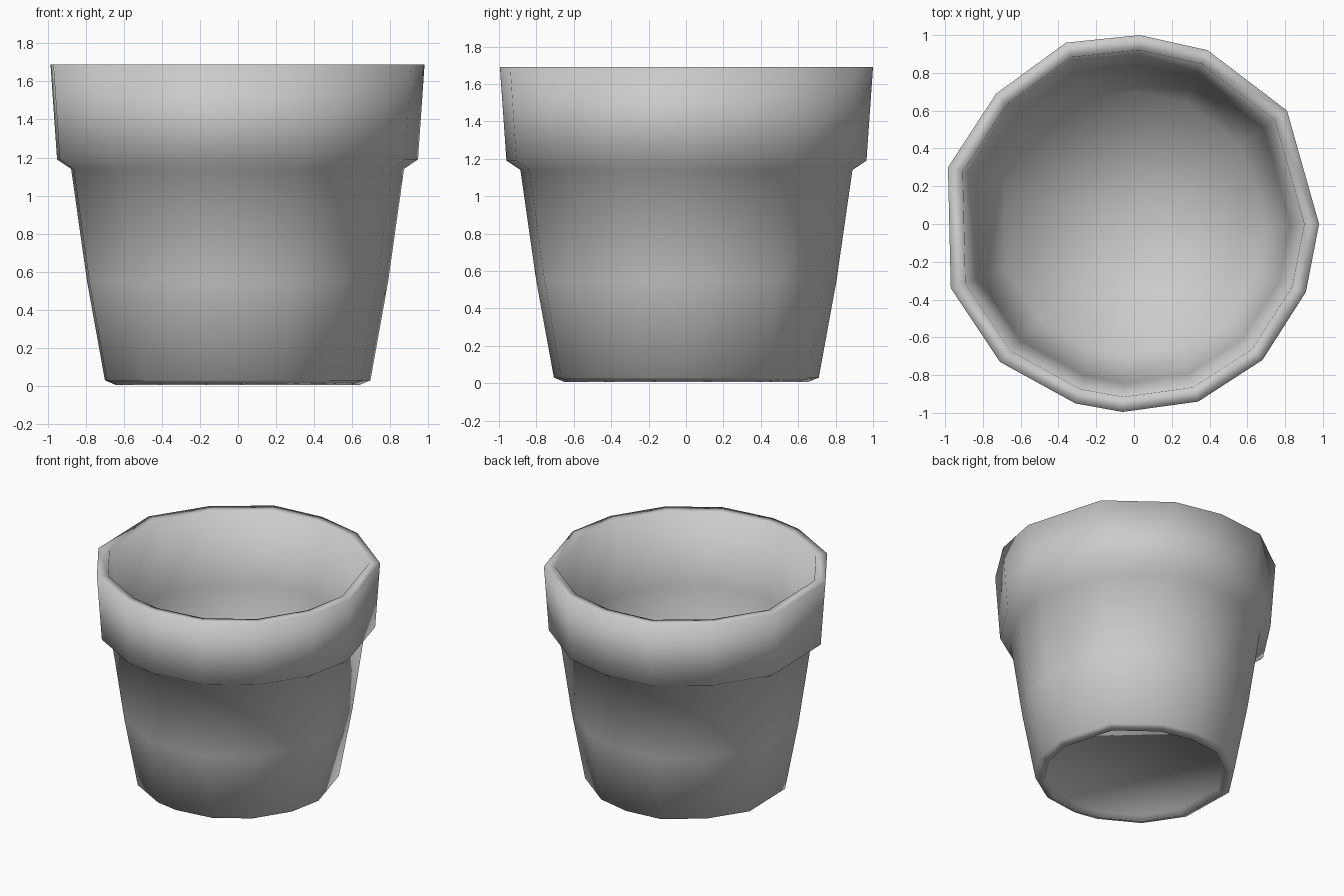
import bpy, bmesh

if "Cube" in bpy.data.objects:
    bpy.data.objects.remove(bpy.data.objects["Cube"])

# Uneven low-poly outline of the rim, seen from above
outline = [(0.98, 0), (0.81, 0.60), (0.39, 0.92), (0.03, 1.0), (-0.36, 0.96),
           (-0.73, 0.69), (-0.985, 0.30), (-0.97, -0.34), (-0.71, -0.73),
           (-0.31, -0.95), (-0.06, -0.995), (0.34, -0.94), (0.68, -0.72), (0.91, -0.36)]

# Wall section from underside, up the outside, over the lip, down to the floor
section = [(0.63, 0.045), (0.65, 0.005), (0.71, 0.03), (0.805, 0.55), (0.89, 1.14),
           (0.965, 1.19), (1.0, 1.69), (0.92, 1.685), (0.845, 1.14), (0.70, 0.18)]

bm = bmesh.new()
rings = [[bm.verts.new((x * s, y * s, z)) for x, y in outline] for s, z in section]
n = len(outline)
for low, high in zip(rings, rings[1:]):
    for i in range(n):
        j = (i + 1) % n
        bm.faces.new((low[i], low[j], high[j], high[i]))

# Underside and slightly dished inner floor
bm.faces.new(rings[0][::-1])
centre = bm.verts.new((0, 0, 0.11))
for i in range(n):
    bm.faces.new((rings[-1][i], rings[-1][(i + 1) % n], centre))

bmesh.ops.recalc_face_normals(bm, faces=bm.faces)
for f in bm.faces:
    f.smooth = True
mesh = bpy.data.meshes.new("flower_pot")
bm.to_mesh(mesh)
bm.free()
pot = bpy.data.objects.new("flower_pot", mesh)
bpy.context.collection.objects.link(pot)
